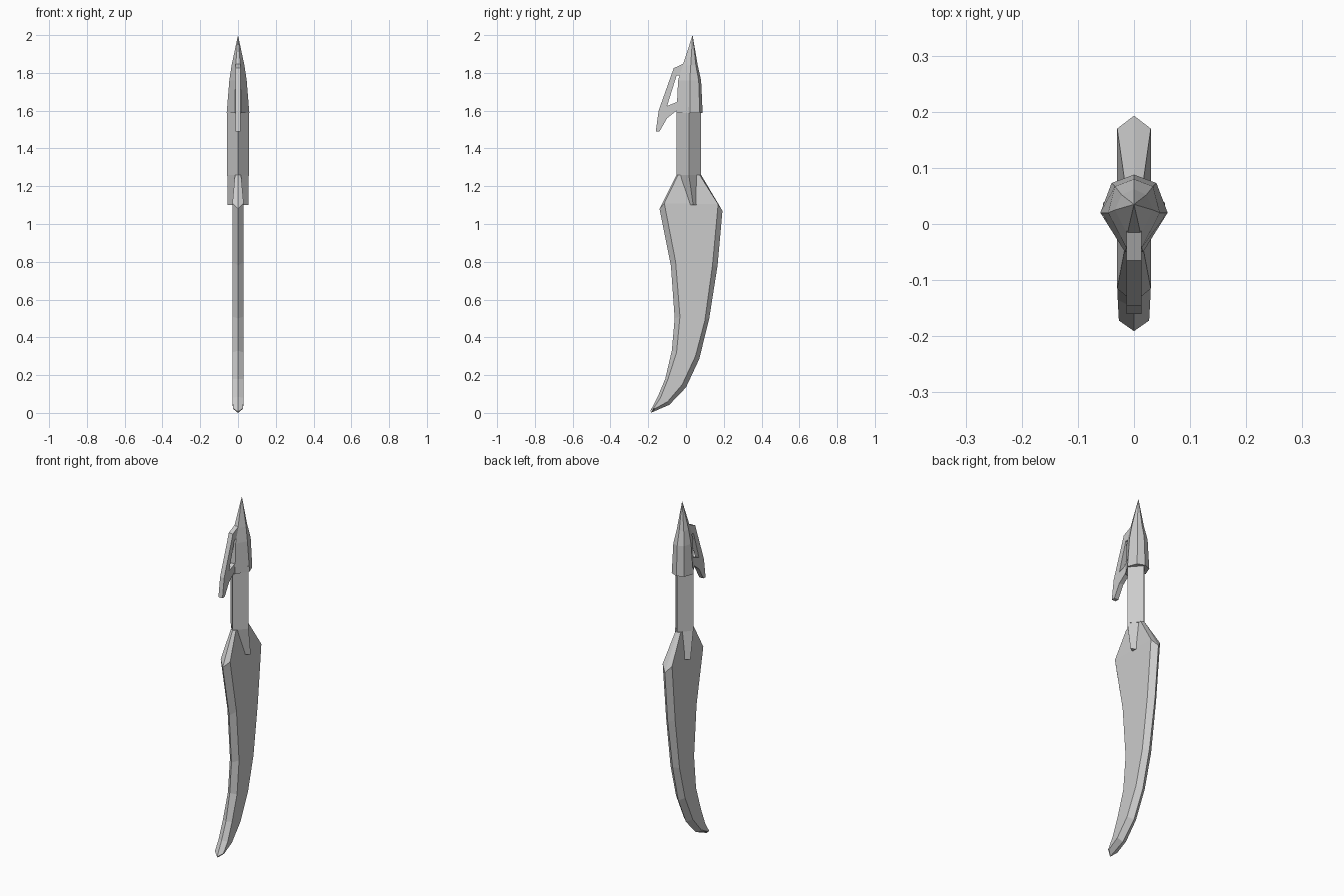
import bpy, bmesh


def finish(name, bm):
    bmesh.ops.remove_doubles(bm, verts=bm.verts, dist=1e-5)
    bmesh.ops.recalc_face_normals(bm, faces=bm.faces)
    me = bpy.data.meshes.new(name)
    bm.to_mesh(me)
    bm.free()
    ob = bpy.data.objects.new(name, me)
    bpy.context.collection.objects.link(ob)
    return ob


def loft(name, rings):
    """Skin a list of equally long closed rings and cap both ends."""
    bm = bmesh.new()
    vs = [[bm.verts.new(p) for p in r] for r in rings]
    n = len(rings[0])
    for a, b in zip(vs, vs[1:]):
        for i in range(n):
            j = (i + 1) % n
            bm.faces.new((a[i], a[j], b[j], b[i]))
    bm.faces.new(vs[0])
    bm.faces.new(vs[-1])
    return finish(name, bm)


# Blade: edge, bevel line, bevel line, edge as (y, z) pairs, then half thickness
stations = [
    (-.05, 1.26, -.042, 1.26, .072, 1.26, .08, 1.26, .016),
    (-.14, 1.08, -.115, 1.11, .17, 1.105, .193, 1.07, .03),
    (-.08, .78, -.055, .80, .14, .78, .167, .78, .029),
    (-.06, .50, -.032, .51, .10, .49, .123, .50, .029),
    (-.075, .33, -.05, .32, .05, .30, .07, .285, .029),
    (-.11, .18, -.095, .18, -.02, .15, 0, .135, .029),
    (-.15, .085, -.135, .08, -.097, .06, -.088, .043, .029),
    (-.191, .006, -.172, .025, -.165, .022, -.187, 0, .027),
]
loft("blade", [[(0, a, az), (t, b, bz), (t, c, cz), (0, d, dz), (-t, c, cz), (-t, b, bz)]
               for a, az, b, bz, c, cz, d, dz, t in stations])

# Diamond-section handle
loft("handle", [[(0, -.05, z), (.057, .015, z), (0, .08, z), (-.057, .015, z)]
                for z in (1.26, 1.62)])

# Tapered prongs gripping both sides of the blade
for side, s in (("right", 1), ("left", -1)):
    loft("prong_" + side, [
        [(s * .012, -.033, 1.26), (s * .057, .015, 1.26), (s * .012, .06, 1.26)],
        [(s * .02, .018, 1.1), (s * .055, .028, 1.1), (s * .055, .045, 1.1),
         (s * .02, .062, 1.1)][:1] + [(s * .055, .038, 1.1), (s * .02, .062, 1.1)],
    ])

# Faceted pointed head
head = [  # z, back y, back corner (x, y), side (x, y), front corner (x, y)
    (1.588, .088, .04, .073, .06, .02, .016, -.05),
    (1.76, .08, .034, .067, .046, .02, .014, -.042),
    (1.84, .062, .022, .052, .034, .025, .012, -.018),
    (2.0, .035, 0, .035, 0, .035, 0, .035),
]
rings = []
for z, back, cx, cy, sx, sy, fx, fy in head:
    half = [(cx, cy), (sx, sy), (fx, fy)]
    rings.append([(0, back, z)] + [(x, y, z) for x, y in half]
                 + [(-x, y, z) for x, y in reversed(half)])
loft("head", rings)

# Open hook plate on the front of the head
hook = [(0, 1.85), (-.015, 1.848), (-.065, 1.825), (-.145, 1.6), (-.16, 1.49),
        (-.14, 1.49), (-.10, 1.56), (-.05, 1.6), (0, 1.6), (0, 1.645), (-.05, 1.645),
        (-.10, 1.625), (-.05, 1.785), (0, 1.785)]
loft("hook", [[(x, y, z) for y, z in hook] for x in (-.013, .013)])
